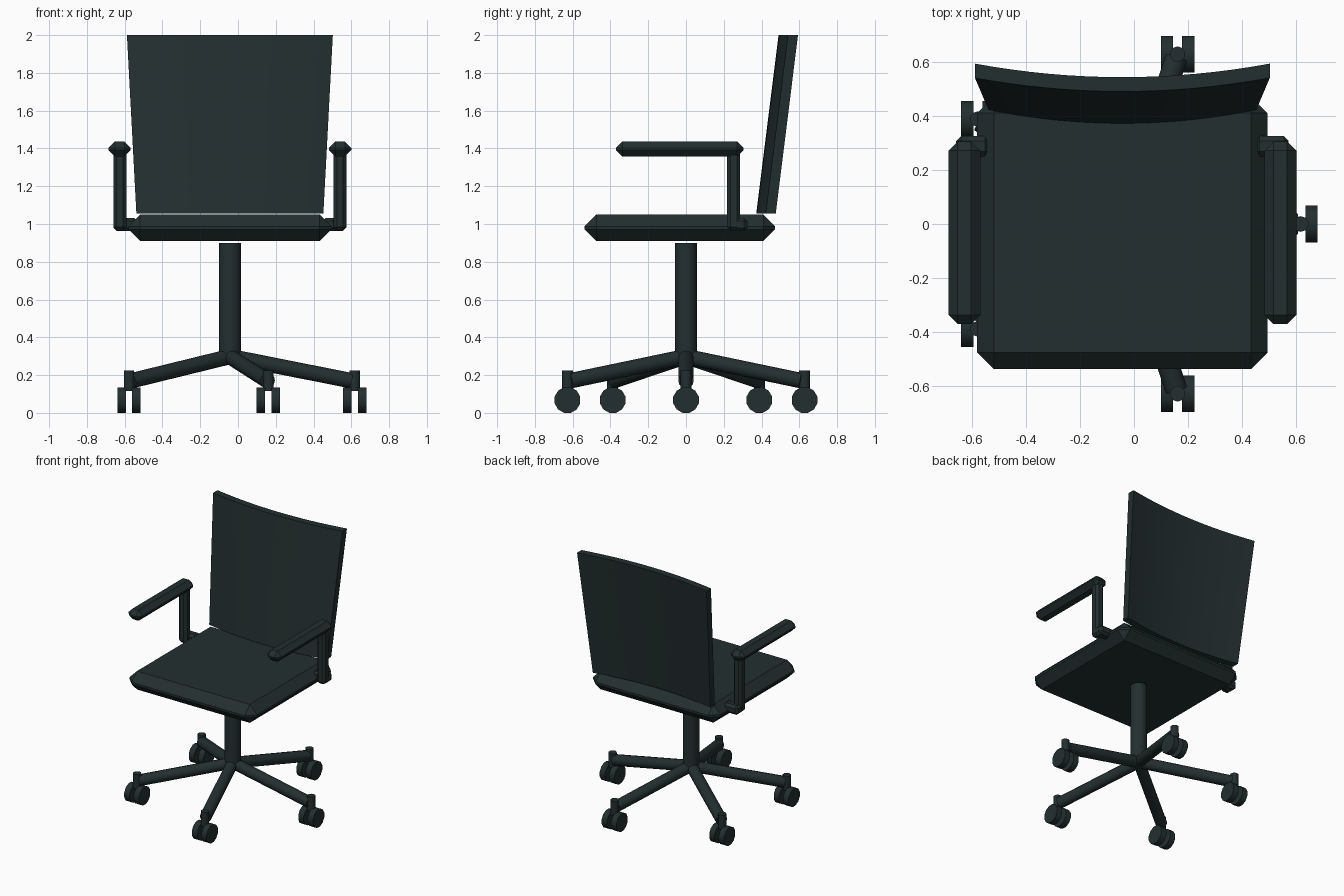
import bpy, bmesh, math
from mathutils import Vector

if "Cube" in bpy.data.objects:
    bpy.data.objects.remove(bpy.data.objects["Cube"])

CX = -0.043  # chair axis; the five-star base makes the whole off-centre

mat = bpy.data.materials.new("charcoal green")
mat.diffuse_color = (0.017, 0.028, 0.029, 1)
mat.use_nodes = True
mat.node_tree.nodes["Principled BSDF"].inputs["Base Color"].default_value = mat.diffuse_color


def finish(name, bm, smooth=True):
    bmesh.ops.recalc_face_normals(bm, faces=bm.faces)
    me = bpy.data.meshes.new(name)
    bm.to_mesh(me)
    bm.free()
    me.materials.append(mat)
    ob = bpy.data.objects.new(name, me)
    bpy.context.collection.objects.link(ob)
    if smooth:
        bpy.ops.object.select_all(action='DESELECT')
        ob.select_set(True)
        bpy.context.view_layer.objects.active = ob
        bpy.ops.object.shade_smooth_by_angle(angle=math.radians(40))
    return ob


def box(name, lo, hi, bevel):
    """Chamfered box between two corners."""
    bm = bmesh.new()
    bmesh.ops.create_cube(bm, size=1)
    for v in bm.verts:
        v.co = [lo[i] if v.co[i] < 0 else hi[i] for i in range(3)]
    bmesh.ops.bevel(bm, geom=bm.edges[:], offset=bevel, segments=1,
                    affect='EDGES', profile=0.5)
    return finish(name, bm, smooth=False)


def rod(name, a, b, r, sides, turn=0.0):
    """Cylinder from point a to point b."""
    a, b = Vector(a), Vector(b)
    d = b - a
    bm = bmesh.new()
    bmesh.ops.create_cone(bm, cap_ends=True, segments=sides,
                          radius1=r, radius2=r, depth=d.length)
    for v in bm.verts:
        c, s = math.cos(turn), math.sin(turn)
        v.co.x, v.co.y = c * v.co.x - s * v.co.y, s * v.co.x + c * v.co.y
    q = d.to_track_quat('Z', 'Y')
    for v in bm.verts:
        v.co = q @ v.co + (a + b) / 2
    return finish(name, bm)


# seat cushion
box("seat", (CX - 0.537, -0.537, 0.91), (CX + 0.537, 0.472, 1.05), 0.062)

# curved, leaning backrest that widens upward
N, M = 16, 4
bm = bmesh.new()
grid = {}
for j in range(M + 1):
    t = j / M
    z = 1.055 + 0.945 * t
    half = 0.495 + 0.05 * t
    for i in range(N + 1):
        u = 2 * i / N - 1
        y = 0.372 + 0.118 * t + 0.05 * u * u
        for k in (0, 1):
            grid[i, j, k] = bm.verts.new((CX + half * u, y + 0.053 * k, z))
for i in range(N):
    for j in range(M):
        for k in (0, 1):
            bm.faces.new([grid[i, j, k], grid[i + 1, j, k],
                          grid[i + 1, j + 1, k], grid[i, j + 1, k]])
    for j in (0, M):
        bm.faces.new([grid[i, j, 0], grid[i + 1, j, 0],
                      grid[i + 1, j, 1], grid[i, j, 1]])
for j in range(M):
    for i in (0, N):
        bm.faces.new([grid[i, j, 0], grid[i, j + 1, 0],
                      grid[i, j + 1, 1], grid[i, j, 1]])
finish("backrest", bm)

# armrests: pad, upright and bracket into the seat, on both sides
for side, s in (("left", -1), ("right", 1)):
    def span(a, b):
        return sorted((CX + s * a, CX + s * b))
    for part, (xa, xb), (ya, yb), (za, zb), bev in (
            ("pad", (0.525, 0.643), (-0.37, 0.305), (1.357, 1.437), 0.034),
            ("upright", (0.548, 0.617), (0.217, 0.287), (0.965, 1.385), 0.018),
            ("bracket", (0.49, 0.615), (0.25, 0.325), (0.962, 1.033), 0.018)):
        x0, x1 = span(xa, xb)
        box(f"{side}_armrest_{part}", (x0, ya, za), (x1, yb, zb), bev)

# central column
rod("column", (CX, 0, 0.28), (CX, 0, 0.90), 0.058, 16)

# five legs, each with a stem and twin wheels all facing forward
for n in range(5):
    a = math.radians(72 * n)
    ca, sa = math.cos(a), math.sin(a)
    x, y = CX + 0.66 * ca, 0.66 * sa
    rod(f"leg_{n}", (CX, 0, 0.298), (CX + 0.645 * ca, 0.645 * sa, 0.17), 0.041, 12)
    rod(f"caster_stem_{n}", (x, y, 0.115), (x, y, 0.225), 0.029, 10)
    for k, s in enumerate((-1, 1)):
        rod(f"caster_wheel_{n}_{k}", (x + s * 0.017, y, 0.068),
            (x + s * 0.062, y, 0.068), 0.07, 12, math.radians(15))
